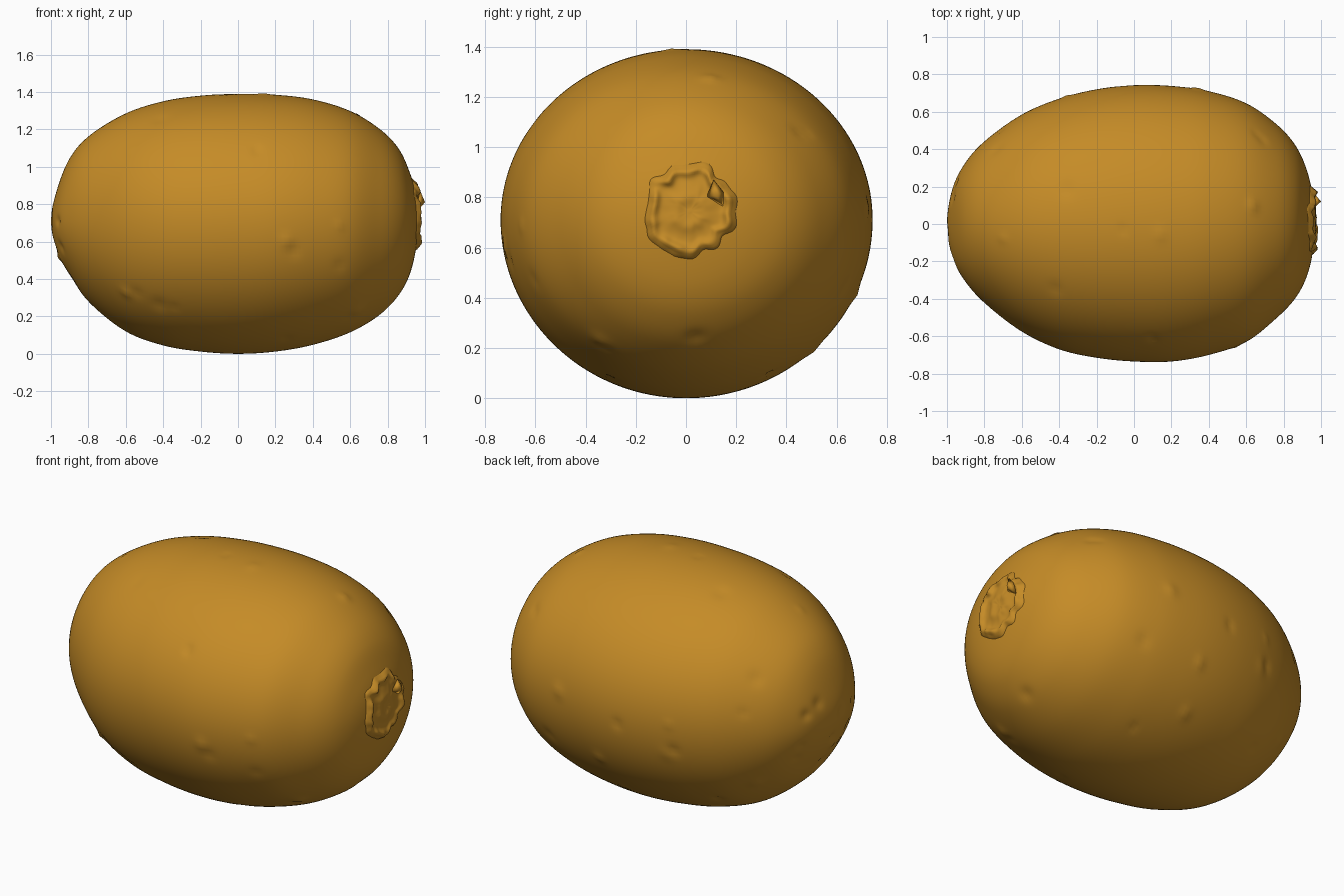
import bpy, bmesh, math, random
from mathutils import Vector, noise
from mathutils.bvhtree import BVHTree

if "Cube" in bpy.data.objects:
    bpy.data.objects.remove(bpy.data.objects["Cube"])

random.seed(4)
AXIS_Z = 0.71

skin = bpy.data.materials.new("golden brown skin")
skin.diffuse_color = (0.56, 0.26, 0.02, 1)
skin.use_nodes = True
skin.node_tree.nodes["Principled BSDF"].inputs["Base Color"].default_value = skin.diffuse_color

# Profile stations: x, top z, bottom z, half width at back, half width at front
STATIONS = [
    (-1.0, 0.71, 0.71, 0.0, 0.0),
    (-0.97, 0.87, 0.56, 0.19, 0.18),
    (-0.90, 1.045, 0.42, 0.33, 0.31),
    (-0.79, 1.17, 0.27, 0.45, 0.43),
    (-0.60, 1.285, 0.12, 0.585, 0.575),
    (-0.40, 1.35, 0.045, 0.67, 0.67),
    (-0.20, 1.38, 0.012, 0.72, 0.715),
    (0.0, 1.39, 0.0, 0.742, 0.735),
    (0.20, 1.385, 0.012, 0.738, 0.735),
    (0.40, 1.36, 0.048, 0.71, 0.70),
    (0.60, 1.298, 0.115, 0.645, 0.63),
    (0.76, 1.20, 0.21, 0.535, 0.505),
    (0.86, 1.095, 0.315, 0.425, 0.40),
    (0.92, 0.965, 0.43, 0.30, 0.29),
    (0.955, 0.84, 0.58, 0.155, 0.155),
    (0.965, 0.71, 0.71, 0.0, 0.0),
]


def mirrored(s):
    """Station continued through the pole, so the ends come out round."""
    return (s[0], s[2], s[1], -s[4], -s[3])


def profile(t):
    pts = [mirrored(STATIONS[1])] + STATIONS + [mirrored(STATIONS[-2])]
    i = min(int(t), len(STATIONS) - 2)
    f = t - i
    return [0.5 * (2 * b + (c - a) * f + (2 * a - 5 * b + 4 * c - d) * f * f
                   + (3 * b - a - 3 * c + d) * f ** 3)
            for a, b, c, d in zip(*pts[i:i + 4])]


def finish(bm, name):
    bmesh.ops.recalc_face_normals(bm, faces=bm.faces)
    for f in bm.faces:
        f.smooth = True
    me = bpy.data.meshes.new(name)
    bm.to_mesh(me)
    me.materials.append(skin)
    ob = bpy.data.objects.new(name, me)
    bpy.context.collection.objects.link(ob)
    return ob


def bridge(bm, a, b):
    n = len(a)
    for j in range(n):
        bm.faces.new((a[j], a[(j + 1) % n], b[(j + 1) % n], b[j]))


def cap(bm, ring, tip):
    v = bm.verts.new(tip)
    for j in range(len(ring)):
        bm.faces.new((ring[j], ring[(j + 1) % len(ring)], v))


# Fruit body: elliptical rings lofted along x
SEG, PER = 160, 10
body = bmesh.new()
rings = []
last = (len(STATIONS) - 1) * PER
for k in range(1, last):
    x, top, bot, back, front = profile(k / PER)
    ring = []
    for j in range(SEG):
        a = 2 * math.pi * j / SEG
        c, s = math.cos(a), math.sin(a)
        y = c * (back if c > 0 else front)
        z = AXIS_Z + s * (top - AXIS_Z if s > 0 else AXIS_Z - bot)
        ring.append(body.verts.new((x, y, z)))
    if rings:
        bridge(body, rings[-1], ring)
    rings.append(ring)
cap(body, rings[0], (-1.0, 0, AXIS_Z))
cap(body, rings[-1], (0.965, 0, AXIS_Z))
bmesh.ops.recalc_face_normals(body, faces=body.faces)
body.normal_update()

# Small nicks and bumps scattered over the skin, mostly on the lower half
spots = []
body.verts.ensure_lookup_table()
while len(spots) < 45:
    v = random.choice(body.verts)
    if v.co.x < 0.8 and v.co.z > 0.08 and random.random() < (1.0 if v.co.z < 0.8 else 0.4):
        spots.append((v.co.copy(), random.uniform(0.02, 0.04),
                      random.choice((-1, -1, 1)) * random.uniform(0.004, 0.010)))
moves = []
for v in body.verts:
    h = sum(d * math.exp(-(v.co - p).length_squared / (r * r)) for p, r, d in spots)
    moves.append((v, v.normal * h))
for v, m in moves:
    v.co += m
tree = BVHTree.FromBMesh(body)
finish(body, "fruit_body")

# Stem scar: ragged raised ring with a low button in the middle
scar = bmesh.new()
rows = []
N = 96
CY, CZ = 0.015, 0.745
for i in range(1, 25):
    q = i / 24
    row = []
    for j in range(N):
        a = 2 * math.pi * j / N
        c, s = math.cos(a), math.sin(a)
        ragged = noise.noise(Vector((c * 2.5, s * 2.5, 3.0)))
        r = q * 0.19 * (1 + 0.22 * ragged)
        y, z = CY + r * c, CZ + r * s
        base = tree.ray_cast(Vector((2, y, z)), Vector((-1, 0, 0)))[0].x
        crumple = noise.noise(Vector((y * 22, z * 22, 1.0)))
        lip = math.exp(-((q - 0.82) / 0.11) ** 2) * (0.018 + 0.016 * crumple)
        button = 0.007 * math.exp(-((q - 0.3) / 0.15) ** 2)
        x = base + lip + button + 0.003 * crumple + 0.002
        if i == 24:
            x = base - 0.006
        row.append(scar.verts.new((min(x, 1.0), y, z)))
    if rows:
        bridge(scar, rows[-1], row)
    rows.append(row)
cap(scar, rows[0], (0.968, CY, CZ))
finish(scar, "stem_scar")

# Torn flake standing up on the scar rim
flake = bmesh.new()
pts = [(0.955, 0.08, 0.80), (0.955, 0.15, 0.76), (0.975, 0.15, 0.82),
       (1.0, 0.12, 0.81), (0.975, 0.11, 0.87)]
bmesh.ops.convex_hull(flake, input=[flake.verts.new(p) for p in pts])
finish(flake, "scar_flake")
